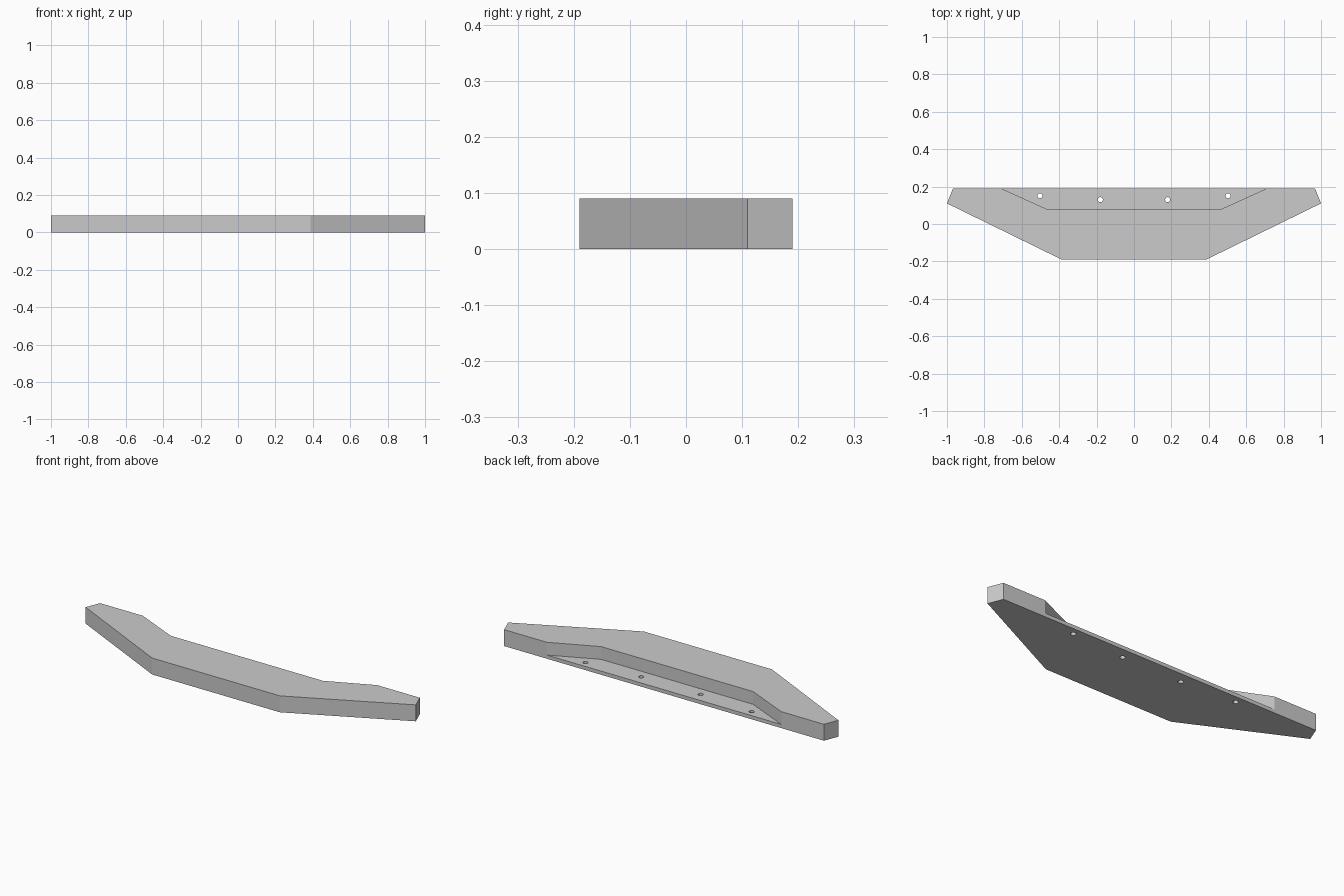
import bpy, bmesh
from math import cos, sin, tau

if "Cube" in bpy.data.objects:
    bpy.data.objects.remove(bpy.data.objects["Cube"])


def prism(name, outline, z0, z1):
    """Extrude a counter-clockwise outline from z0 to z1."""
    bm = bmesh.new()
    face = bm.faces.new([bm.verts.new((x, y, z0)) for x, y in outline])
    ext = bmesh.ops.extrude_face_region(bm, geom=[face])
    verts = [v for v in ext["geom"] if isinstance(v, bmesh.types.BMVert)]
    bmesh.ops.translate(bm, verts=verts, vec=(0, 0, z1 - z0))
    bmesh.ops.recalc_face_normals(bm, faces=bm.faces[:])
    mesh = bpy.data.meshes.new(name)
    bm.to_mesh(mesh)
    bm.free()
    obj = bpy.data.objects.new(name, mesh)
    bpy.context.collection.objects.link(obj)
    return obj


def mirrored(half):
    """Complete a right-hand half outline across x = 0."""
    return half + [(-x, y) for x, y in reversed(half)]


def cut(target, cutter):
    cutter.hide_render = True
    cutter.hide_set(True)
    cutter.display_type = 'WIRE'
    mod = target.modifiers.new(cutter.name, 'BOOLEAN')
    mod.operation = 'DIFFERENCE'
    mod.solver = 'EXACT'
    mod.object = cutter
    bpy.context.view_layer.objects.active = target
    bpy.ops.object.modifier_apply(modifier=mod.name)
    bpy.data.objects.remove(cutter)


# Bumper body
bumper = prism("bumper_body", mirrored([(0.387, -0.19), (1.0, 0.11), (0.968, 0.19)]), 0, 0.09)

# Recess open at the top and back, leaving a thin mounting flange
slope = (0.71 - 0.46) / (0.19 - 0.077)
recess = mirrored([(0.46, 0.077), (0.71 + 0.05 * slope, 0.24)])
cut(bumper, prism("recess_cutter", recess, 0.02, 0.15))

# Bolt holes through the flange
for side in (-1, 1):
    for hx, hy in ((0.18, 0.13), (0.503, 0.151)):
        ring = [(side * hx + 0.0135 * cos(tau * i / 24),
                 hy + 0.0135 * sin(tau * i / 24)) for i in range(24)]
        cut(bumper, prism("hole_cutter", ring, -0.05, 0.06))
